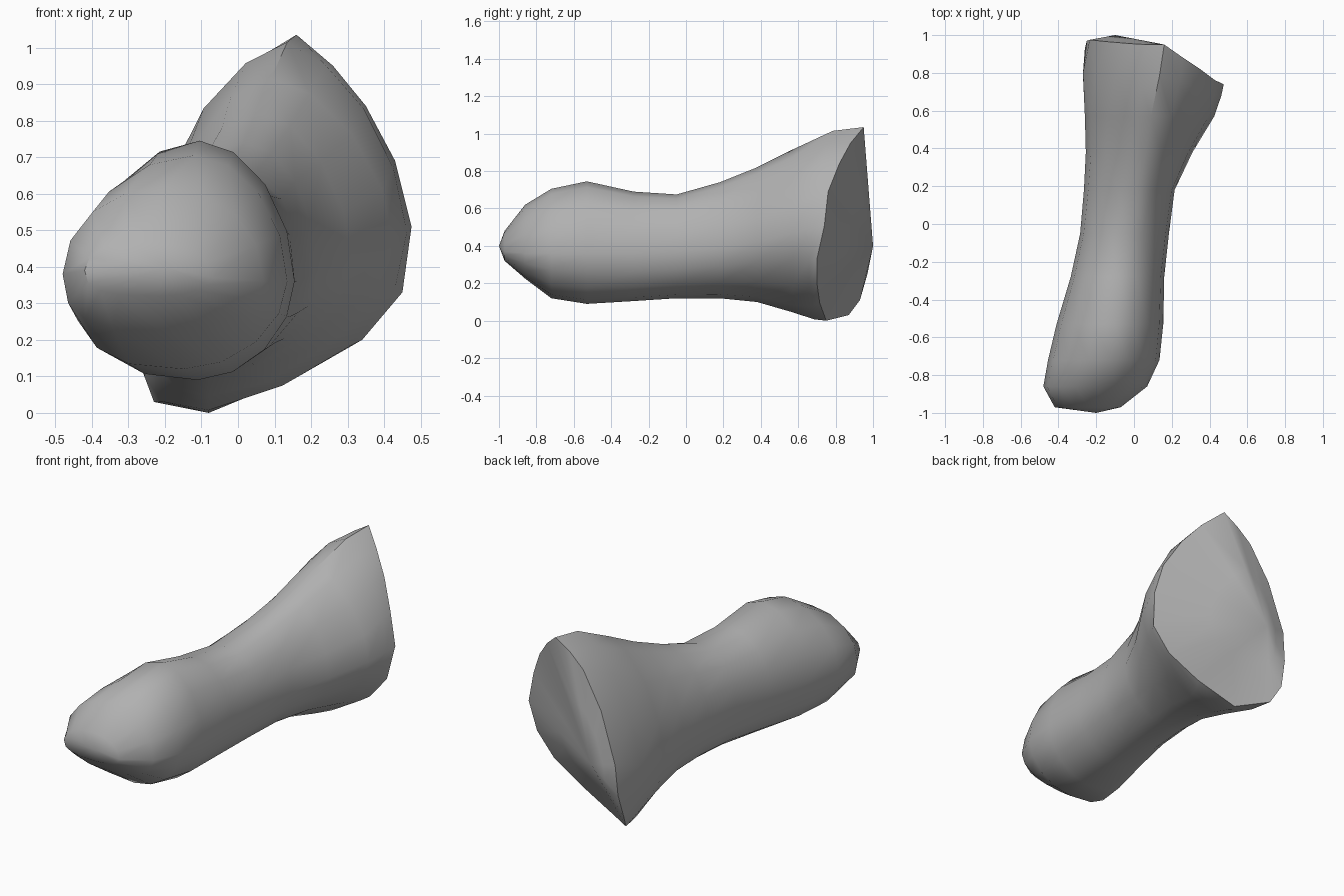
import bpy
import bmesh
import math
from mathutils import Vector

default_cube = bpy.data.objects.get("Cube")
if default_cube:
    bpy.data.objects.remove(default_cube, do_unlink=True)

# One plain grey for the whole shaft
grey = bpy.data.materials.new("plain grey")
grey.use_nodes = True
colour = (0.44, 0.44, 0.44, 1)
grey.diffuse_color = colour
grey.node_tree.nodes["Principled BSDF"].inputs["Base Color"].default_value = colour

# Cross-sections: y, sharpness, then left, right, top and bottom points (x, z)
SECTIONS = [
    (-.97, 1, (-.42, .39), (-.07, .37), (-.24, .48), (-.22, .32)),
    (-.86, 1, (-.48, .38), (.07, .36), (-.2, .62), (-.2, .225)),
    (-.72, 1.05, (-.455, .38), (.135, .36), (-.12, .705), (-.15, .12)),
    (-.53, 1.07, (-.41, .38), (.155, .36), (-.105, .745), (-.11, .09)),
    (-.28, 1, (-.335, .38), (.16, .36), (-.08, .69), (-.1, .105)),
    (-.05, 1, (-.285, .38), (.185, .37), (-.04, .675), (-.09, .12)),
    (.18, 1.05, (-.265, .37), (.215, .39), (.02, .74), (-.08, .12)),
    (.38, 1.15, (-.255, .35), (.31, .42), (.06, .82), (-.08, .1)),
    (.57, 1.2, (-.26, .32), (.425, .47), (.09, .915), (-.08, .045)),
]
# Fuller outline that rounds over into the rim
LIP = (.62, 1.15, (-.305, .3), (.45, .48), (.11, .995), (-.08, .015))

# Rim of the flared end, from the right-hand point over the top and round
RIM = [Vector(p) for p in (
    (.475, .74, .51), (.43, .76, .69), (.35, .82, .84), (.26, .88, .95),
    (.16, .95, 1.035), (.07, .95, .98), (-.02, .955, .9), (-.14, .965, .7),
    (-.235, .975, .42), (-.25, .97, .25), (-.26, .93, .11), (-.23, .87, .03),
    (-.08, .75, 0), (.15, .715, .095), (.34, .7, .2), (.45, .7, .33))]
CUT_CENTRE = Vector((-.1, 1, .4))
SEGMENTS = len(RIM)


def outline(y, sharpness, left, right, top, bottom):
    """Closed outline made of four quarter curves through the side points."""
    points = []
    for i in range(SEGMENTS):
        angle = math.tau * i / SEGMENTS
        c, s = math.cos(angle), math.sin(angle)
        side = right if c >= 0 else left
        pole = top if s >= 0 else bottom
        # The lower left quarter is fuller than the others
        power = sharpness * (.7 if c < 0 and s < 0 else 1)
        points.append(Vector((pole[0] + (side[0] - pole[0]) * abs(c) ** power, y,
                              side[1] + (pole[1] - side[1]) * abs(s) ** power)))
    return points


def blend(first, second, amount):
    return [a.lerp(b, amount) for a, b in zip(first, second)]


def close_end(bm, ring, centre):
    tip = bm.verts.new(centre)
    for i in range(SEGMENTS):
        bm.faces.new((ring[i], ring[(i + 1) % SEGMENTS], tip))


# Shaft from the rounded tip to the flare, the lip, the rim, and the cut end
outlines = [outline(*section) for section in SECTIONS]
outlines.append(blend(outline(*LIP), RIM, .5))
outlines.append(RIM)
outlines.append(blend(RIM, [CUT_CENTRE] * SEGMENTS, .5))

bm = bmesh.new()
rings = [[bm.verts.new(p) for p in points] for points in outlines]
for first, second in zip(rings, rings[1:]):
    for i in range(SEGMENTS):
        j = (i + 1) % SEGMENTS
        bm.faces.new((first[i], first[j], second[j], second[i]))
close_end(bm, rings[0], (-.2, -1, .4))
close_end(bm, rings[-1], CUT_CENTRE)
bmesh.ops.recalc_face_normals(bm, faces=bm.faces)

mesh = bpy.data.meshes.new("bone_shaft")
bm.to_mesh(mesh)
bm.free()
mesh.materials.append(grey)
shaft = bpy.data.objects.new("bone_shaft", mesh)
bpy.context.collection.objects.link(shaft)

# Smooth sides with a crisp rim
bpy.ops.object.select_all(action="DESELECT")
shaft.select_set(True)
bpy.context.view_layer.objects.active = shaft
bpy.ops.object.shade_smooth_by_angle(angle=math.radians(45))
